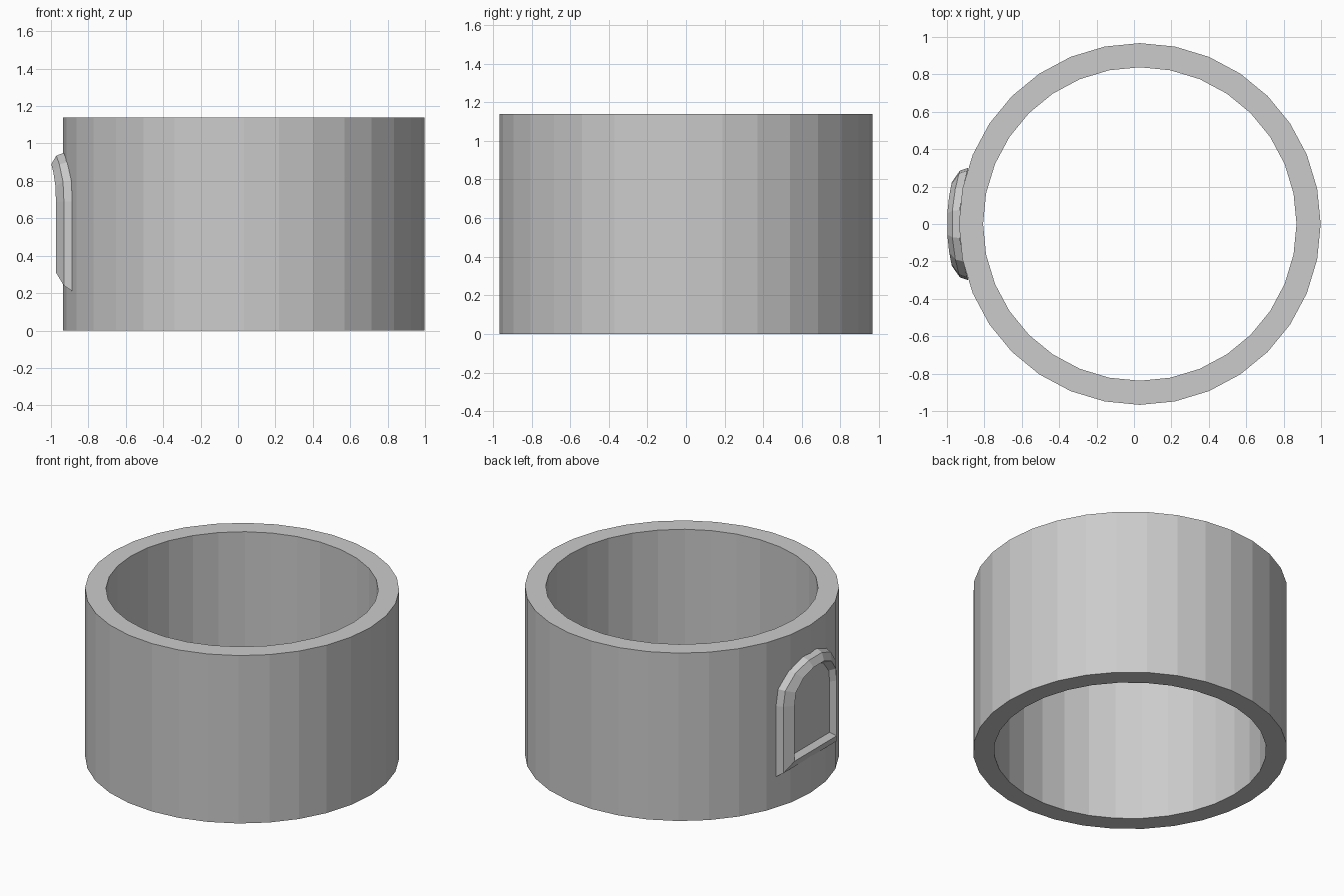
import bpy, bmesh, math

if "Cube" in bpy.data.objects:
    bpy.data.objects.remove(bpy.data.objects["Cube"])

CX, R_OUT, R_IN, H, SIDES = 0.031, 0.967, 0.838, 1.14, 32


def make_object(name, bm):
    bmesh.ops.recalc_face_normals(bm, faces=bm.faces)
    mesh = bpy.data.meshes.new(name)
    bm.to_mesh(mesh)
    bm.free()
    ob = bpy.data.objects.new(name, mesh)
    bpy.context.collection.objects.link(ob)
    return ob


def bridge(bm, a, b):
    for i in range(len(a)):
        j = (i + 1) % len(a)
        bm.faces.new((a[i], a[j], b[j], b[i]))


# Open thick-walled ring
bm = bmesh.new()
loops = []
for r, z in ((R_OUT, 0), (R_OUT, H), (R_IN, H), (R_IN, 0)):
    angles = [2 * math.pi * i / SIDES for i in range(SIDES)]
    loops.append([bm.verts.new((CX + r * math.cos(a), r * math.sin(a), z)) for a in angles])
for k in range(4):
    bridge(bm, loops[k], loops[(k + 1) % 4])
make_object("ring_body", bm)

# Arched raised frame: half outline (y, z), mirrored, wrapped onto the ring
half = [(0.30, 0.21), (0.30, 0.69), (0.285, 0.80), (0.20, 0.90), (0.075, 0.95)]
outline = half + [(-y, z) for y, z in reversed(half)]
# half width, bottom, top, height above the ring (None = flat recessed panel)
sections = [(0.30, 0.21, 0.95, -0.002), (0.285, 0.24, 0.935, 0.038),
            (0.225, 0.31, 0.89, 0.064), (0.20, 0.335, 0.865, None)]
bm = bmesh.new()
loops = []
for width, low, high, rise in sections:
    loop = []
    for y, z in outline:
        y *= width / 0.30
        z = low + (z - 0.21) / 0.74 * (high - low)
        x = -0.939 if rise is None else CX - math.sqrt(R_OUT ** 2 - y * y) - rise
        loop.append(bm.verts.new((x, y, z)))
    loops.append(loop)
for a, b in zip(loops, loops[1:]):
    bridge(bm, a, b)
bm.faces.new(loops[-1])
make_object("arched_frame", bm)
